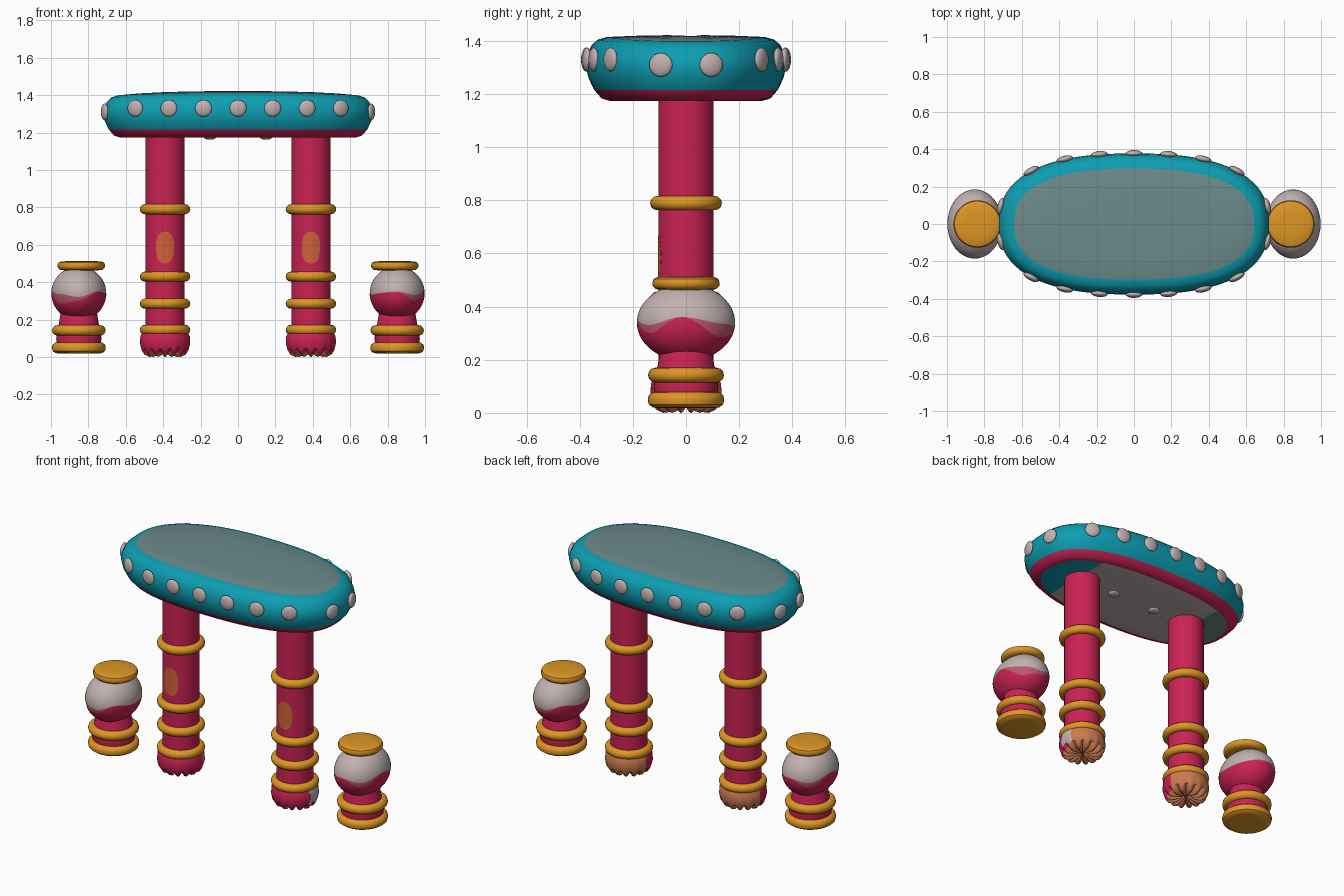
import bpy, bmesh, math
from mathutils import Vector

if "Cube" in bpy.data.objects:
    bpy.data.objects.remove(bpy.data.objects["Cube"])

PI2 = math.tau


def lin(r, g, b):
    return tuple(((c / 255 + 0.055) / 1.055) ** 2.4 for c in (r, g, b)) + (1.0,)


PALETTE = [("teal", (13, 158, 178)), ("grey_teal", (108, 138, 138)), ("crimson", (203, 34, 84)),
           ("gold", (222, 150, 36)), ("pale_grey", (192, 177, 176)), ("brown", (203, 122, 80)),
           ("orange", (208, 98, 58)), ("rose", (190, 88, 112))]
MATS = []
for mat_name, rgb in PALETTE:
    m = bpy.data.materials.new(mat_name)
    m.diffuse_color = lin(*rgb)
    m.use_nodes = True
    m.node_tree.nodes["Principled BSDF"].inputs["Base Color"].default_value = m.diffuse_color
    MATS.append(m)
TEAL, GREYTEAL, CRIMSON, GOLD, PALE, BROWN, ORANGE, ROSE = range(8)


def finish(ob, angle=40):
    bpy.ops.object.select_all(action='DESELECT')
    ob.select_set(True)
    bpy.context.view_layer.objects.active = ob
    bpy.ops.object.shade_smooth_by_angle(angle=math.radians(angle))
    return ob


def make(name, bm, angle=40):
    me = bpy.data.meshes.new(name)
    bm.to_mesh(me)
    bm.free()
    for m in MATS:
        me.materials.append(m)
    ob = bpy.data.objects.new(name, me)
    bpy.context.collection.objects.link(ob)
    return finish(ob, angle)


def loft(rings, rule):
    """Skin a stack of rings; rule(band, face centre) gives the colour."""
    bm = bmesh.new()
    vs = [[bm.verts.new(p) for p in r] for r in rings]
    faces = [(bm.faces.new(vs[0][::-1]), 0), (bm.faces.new(vs[-1]), len(rings) - 2)]
    n = len(vs[0])
    for i in range(len(vs) - 1):
        for j in range(n):
            k = (j + 1) % n
            faces.append((bm.faces.new((vs[i][j], vs[i][k], vs[i + 1][k], vs[i + 1][j])), i))
    for f, i in faces:
        f.material_index = rule(i, f.calc_center_median())
    return bm


def lathe(name, profile, cx, col, n=40, angle=40):
    rings = [[(cx + r * math.cos(PI2 * j / n), r * math.sin(PI2 * j / n), z) for j in range(n)]
             for r, z in profile]
    return make(name, loft(rings, lambda i, c: col), angle)


def ring(name, cx, z, major, minor):
    prof_n, n = 12, 40
    bm = bmesh.new()
    vs = [[bm.verts.new((cx + (major + minor * math.cos(PI2 * k / prof_n)) * math.cos(PI2 * j / n),
                         (major + minor * math.cos(PI2 * k / prof_n)) * math.sin(PI2 * j / n),
                         z + minor * math.sin(PI2 * k / prof_n))) for k in range(prof_n)] for j in range(n)]
    for j in range(n):
        for k in range(prof_n):
            j2, k2 = (j + 1) % n, (k + 1) % prof_n
            bm.faces.new((vs[j][k], vs[j2][k], vs[j2][k2], vs[j][k2])).material_index = GOLD
    return make(name, bm, 60)


def stud(name, pos, normal, r, depth):
    bm = bmesh.new()
    bmesh.ops.create_uvsphere(bm, u_segments=20, v_segments=12, radius=1)
    for f in bm.faces:
        f.material_index = PALE
    ob = make(name, bm, 60)
    ob.location = pos
    ob.scale = (r, r, depth)
    ob.rotation_euler = Vector(normal).to_track_quat('Z', 'Y').to_euler()


# tabletop: rounded oval slab
A, B, N = 0.722, 0.377, 2.5


def oval(a, b, z, n=80):
    pts = []
    for j in range(n):
        c, s = math.cos(PI2 * j / n), math.sin(PI2 * j / n)
        x = a * math.copysign(abs(c) ** (2 / N), c)
        y = b * math.copysign(abs(s) ** (2 / N), s)
        drop = 0.02 * (x / A) ** 2 if z > 1.33 else 0
        pts.append((x, y, z - drop))
    return pts


slab = [(0.20, 1.177), (0.092, 1.174), (0.06, 1.183), (0.032, 1.215), (0.01, 1.26), (0.0, 1.305),
        (0.006, 1.35), (0.022, 1.385), (0.045, 1.405), (0.08, 1.415), (0.2, 1.42), (0.32, 1.422)]


def slab_rule(i, c):
    return PALE if i == 0 else CRIMSON if i < 3 else TEAL if i < 9 else GREYTEAL


bm = loft([oval(A - d, B - d, z) for d, z in slab], slab_rule)
# coloured ends of the underside
for cut in (-0.43, 0.43):
    under = [f for f in bm.faces if f.material_index == PALE]
    geom = under + list({e for f in under for e in f.edges}) + list({v for f in under for v in f.verts})
    bmesh.ops.bisect_plane(bm, geom=geom, plane_co=(cut, 0, 0), plane_no=(1, 0, 0))
for f in bm.faces:
    if f.material_index == PALE:
        x = f.calc_center_median().x
        f.material_index = TEAL if x > 0.43 else GREYTEAL if x < -0.43 else PALE
make("tabletop", bm, 50)

# studs round the edge and below
spots = []
for x in (-0.55, -0.37, -0.185, 0, 0.185, 0.37, 0.55):
    y = B * (1 - abs(x / A) ** N) ** (1 / N)
    spots += [(x, -y, 1.33), (x, y, 1.33)]
for y in (-0.095, 0.095):
    x = A * (1 - abs(y / B) ** N) ** (1 / N)
    spots += [(x, y, 1.31), (-x, y, 1.31)]
for i, (x, y, z) in enumerate(spots):
    nrm = (math.copysign(abs(x / A) ** (N - 1) / A, x), math.copysign(abs(y / B) ** (N - 1) / B, y), 0)
    stud(f"edge_stud_{i + 1}", (x, y, z), nrm, 0.045, 0.018)
for x in (-0.15, 0.15):
    stud("underside_stud", (x, 0, 1.177), (0, 0, -1), 0.035, 0.015)


# fluted foot, crimson in front and brown behind and below
def foot(name, cx, patch):
    n, lobes = 84, 14
    prof = [(0.012, 0.022, 0.3), (0.05, 0.008, 0.8), (0.085, 0.0, 1), (0.112, 0.012, 1), (0.127, 0.035, 0.5),
            (0.134, 0.07, 0), (0.132, 0.11, 0), (0.118, 0.14, 0), (0.10, 0.15, 0)]
    rings = []
    for r, z, k in prof:
        pts = []
        for j in range(n):
            t = PI2 * j / n
            groove = k * (1 - abs(math.sin(lobes * t / 2)))
            rr = r - 0.008 * groove
            pts.append((cx + rr * math.cos(t), rr * math.sin(t), z + 0.024 * groove))
        rings.append(pts)

    def rule(i, c):
        if i < 3:
            return BROWN
        t = math.degrees(math.atan2(c.y, c.x - cx))
        if patch and -15 < t < 22 and c.z > 0.05:
            return PALE
        return CRIMSON if c.y < 0.02 else BROWN
    make(name, loft(rings, rule), 35)


# legs with rings and oval inlay on the front
R = 0.104
for side, sx in (("left", -1), ("right", 1)):
    cx = sx * 0.39
    lathe(f"{side}_leg", [(R, 0.12), (R, 1.19)], cx, CRIMSON)
    foot(f"{side}_foot", cx, sx > 0)
    for z in (0.145, 0.285, 0.43, 0.79):
        ring(f"{side}_leg_ring", cx, z, 0.108, 0.027)
    rings = []
    for s in (1, 0.75, 0.5, 0.25, 0.05):
        pts = []
        for j in range(32):
            c, q = math.cos(PI2 * j / 32), math.sin(PI2 * j / 32)
            u = s * 0.048 * math.copysign(abs(c) ** 0.8, c)
            w = s * 0.085 * math.copysign(abs(q) ** 0.8, q)
            pts.append((cx + u, -math.sqrt((R + 0.002) ** 2 - u * u), 0.585 + w))
        rings.append(pts)
    make(f"{side}_leg_inlay", loft(rings, lambda i, c: ORANGE))

# two-tone ball of each stool: wavy border height by angle from the outer side
WAVE = [(-180, 0.33, 0), (-90, 0.345, 0.004), (-48, 0.30, 0.03), (-5, 0.36, 0.0),
        (48, 0.285, 0.05), (90, 0.30, 0.02), (135, 0.35, 0.0), (180, 0.33, 0)]


def wave(deg):
    for (a0, z0, k0), (a1, z1, k1) in zip(WAVE, WAVE[1:]):
        if a0 <= deg <= a1:
            s = (deg - a0) / (a1 - a0)
            s = s * s * (3 - 2 * s)
            return z0 + (z1 - z0) * s, k0 + (k1 - k0) * s


def ball(name, cx, sx):
    n, cz, rz = 56, 0.34, 0.145
    rings = []
    for row in range(21):
        pts = []
        for j in range(n):
            t = PI2 * j / n
            ox, oy = math.cos(t), math.sin(t)
            zb, k = wave(math.degrees(math.atan2(oy * sx, ox * sx)))
            p1 = math.asin((zb - cz) / rz)
            p2 = math.asin((zb + k + 0.001 - cz) / rz)
            lo, hi = -1.5, 1.5
            p = lo + (p1 - lo) * row / 9 if row <= 9 else p2 + (hi - p2) * (row - 10) / 10
            pts.append((cx + 0.147 * math.cos(p) * ox, 0.185 * math.cos(p) * oy, cz + rz * math.sin(p)))
        rings.append(pts)
    make(name, loft(rings, lambda i, c: CRIMSON if i < 9 else ROSE if i == 9 else PALE), 60)


# stools
for side, sx in (("left", -1), ("right", 1)):
    cx = sx * 0.851
    lathe(f"{side}_stool_base", [(0.10, 0.018), (0.125, 0.021), (0.14, 0.032), (0.144, 0.05), (0.14, 0.066),
                                 (0.125, 0.077), (0.10, 0.08)], cx, GOLD)
    lathe(f"{side}_stool_neck", [(0.115, 0.06), (0.121, 0.095), (0.118, 0.13), (0.108, 0.17), (0.098, 0.23),
                                 (0.09, 0.26)], cx, CRIMSON)
    ring(f"{side}_stool_ring", cx, 0.142, 0.115, 0.028)
    ball(f"{side}_stool_ball", cx, sx)
    lathe(f"{side}_stool_seat", [(0.09, 0.463), (0.113, 0.466), (0.125, 0.477), (0.127, 0.49), (0.122, 0.504),
                                 (0.108, 0.511), (0.06, 0.513)], sx * 0.838, GOLD)
